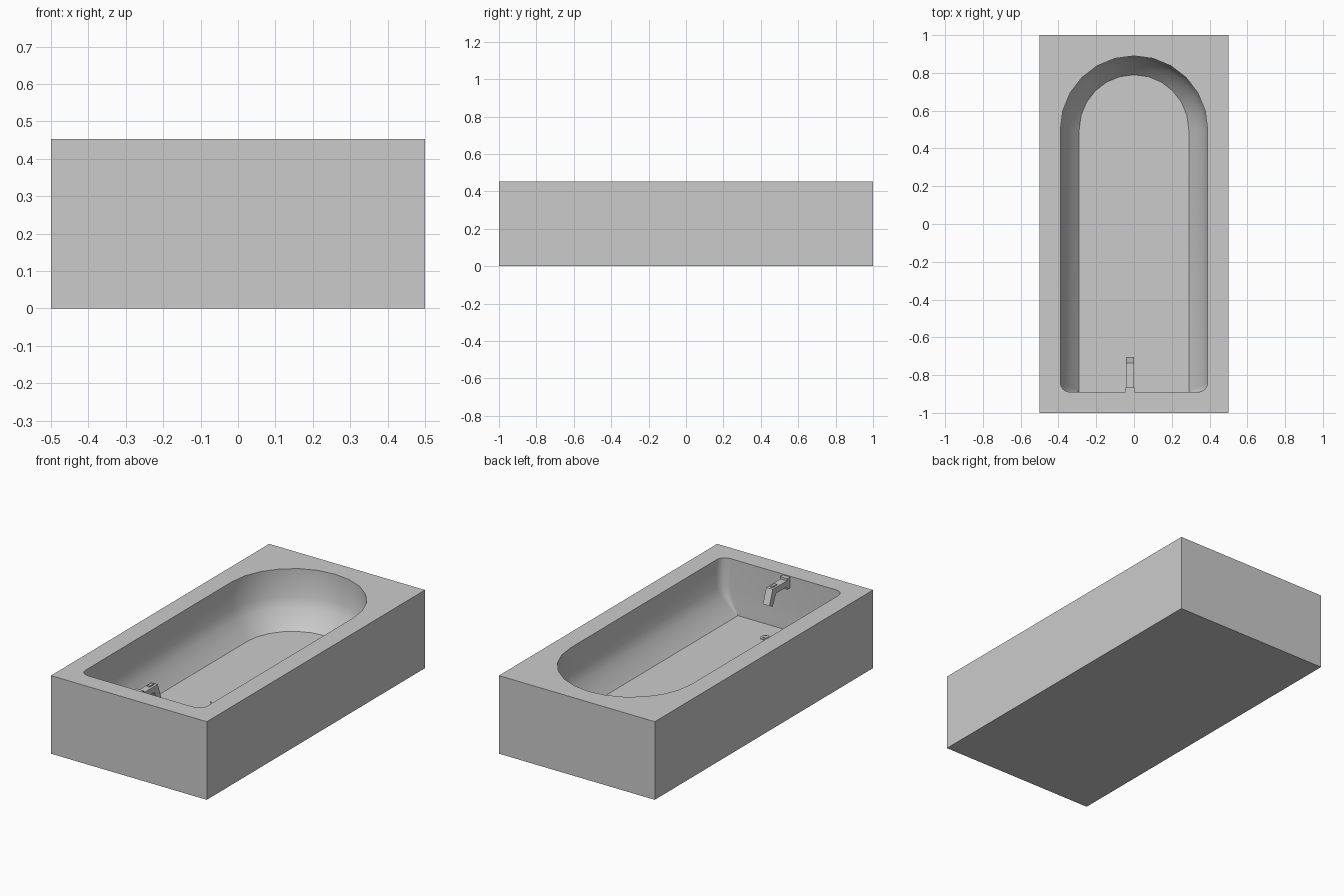
import bpy
import bmesh
from math import sin, cos, radians, pi

cube = bpy.data.objects.get("Cube")
if cube:
    bpy.data.objects.remove(cube, do_unlink=True)

TOP, FLOOR = 0.453, 0.135
FRONT_WALL = -0.89

grey = bpy.data.materials.new("plain_grey")
grey.use_nodes = True
colour = (0.6, 0.6, 0.6, 1)
grey.diffuse_color = colour
grey.node_tree.nodes["Principled BSDF"].inputs["Base Color"].default_value = colour


def finish(name, bm, smooth=False):
    bmesh.ops.recalc_face_normals(bm, faces=bm.faces)
    mesh = bpy.data.meshes.new(name)
    bm.to_mesh(mesh)
    bm.free()
    mesh.materials.append(grey)
    obj = bpy.data.objects.new(name, mesh)
    bpy.context.collection.objects.link(obj)
    if smooth:
        bpy.ops.object.select_all(action="DESELECT")
        obj.select_set(True)
        bpy.context.view_layer.objects.active = obj
        bpy.ops.object.shade_smooth_by_angle(angle=radians(34))
    return obj


def box(name, low, high):
    bm = bmesh.new()
    bmesh.ops.create_cube(bm, size=1)
    for v in bm.verts:
        for i in range(3):
            v.co[i] = high[i] if v.co[i] > 0 else low[i]
    return finish(name, bm)


def disc(name, x, y, z, radius, height):
    bm = bmesh.new()
    bmesh.ops.create_cone(bm, cap_ends=True, segments=16, radius1=radius,
                          radius2=radius, depth=height)
    bmesh.ops.translate(bm, verts=bm.verts, vec=(x, y, z + height / 2))
    return finish(name, bm, True)


def arc(cx, cy, radius, start, end, steps):
    angles = [radians(start + (end - start) * i / steps) for i in range(steps + 1)]
    return [(cx + radius * cos(a), cy + radius * sin(a)) for a in angles]


def basin_ring(bm, inset, z):
    # round back end, straight sides, front corners that sharpen with depth
    r = 0.39 - inset
    c = 0.05 * (1 - inset / 0.1) + 0.001
    points = arc(0, 0.5, r, 0, 180, 12)
    points += arc(c - r, FRONT_WALL + c, c, 180, 270, 4)
    points += arc(r - c, FRONT_WALL + c, c, 270, 360, 4)
    return [bm.verts.new((x, y, z)) for x, y in points]


def bridge(bm, a, b):
    n = len(a)
    for i in range(n):
        j = (i + 1) % n
        bm.faces.new((a[i], a[j], b[j], b[i]))


# Tub: solid block with a lofted basin
bm = bmesh.new()
corners = [(-0.5, -1), (0.5, -1), (0.5, 1), (-0.5, 1)]
base = [bm.verts.new((x, y, 0)) for x, y in corners]
rim = [bm.verts.new((x, y, TOP)) for x, y in corners]
bm.faces.new(base)
bridge(bm, base, rim)
profile = [(0, TOP), (0, 0.29), (0.024, 0.237), (0.058, 0.182), (0.1, FLOOR)]
rings = [basin_ring(bm, inset, z) for inset, z in profile]
for upper, lower in zip(rings, rings[1:]):
    bridge(bm, upper, lower)
bm.faces.new(rings[-1])
# Flat deck between block edge and basin edge
deck_edges = [bm.edges.get((loop[i - 1], loop[i]))
              for loop in (rim, rings[0]) for i in range(len(loop))]
bmesh.ops.triangle_fill(bm, use_beauty=True, edges=deck_edges, normal=(0, 0, 1))
finish("tub", bm, True)

# Spout: side profile (y, z) extruded across its width
side = [(FRONT_WALL, 0.435), (-0.735, 0.435), (-0.705, 0.35),
        (-0.735, 0.335), (-0.765, 0.4), (FRONT_WALL, 0.4)]
bm = bmesh.new()
left = [bm.verts.new((0, y, z)) for y, z in side]
right = [bm.verts.new((-0.042, y, z)) for y, z in side]
bm.faces.new(left)
bm.faces.new(right)
bridge(bm, left, right)
finish("spout", bm)

# Wall mount and lever
box("spout_mount", (-0.044, FRONT_WALL, 0.385), (0.002, -0.865, 0.448))
box("spout_lever", (-0.03, -0.79, 0.432), (-0.014, -0.75, 0.442))

# Drain with stopper, and the small floor stud
disc("drain_ring", 0.01, -0.745, FLOOR - 0.002, 0.028, 0.006)
disc("drain_stopper", 0.01, -0.745, FLOOR, 0.016, 0.009)
disc("floor_stud", -0.01, -0.235, FLOOR - 0.002, 0.005, 0.006)
